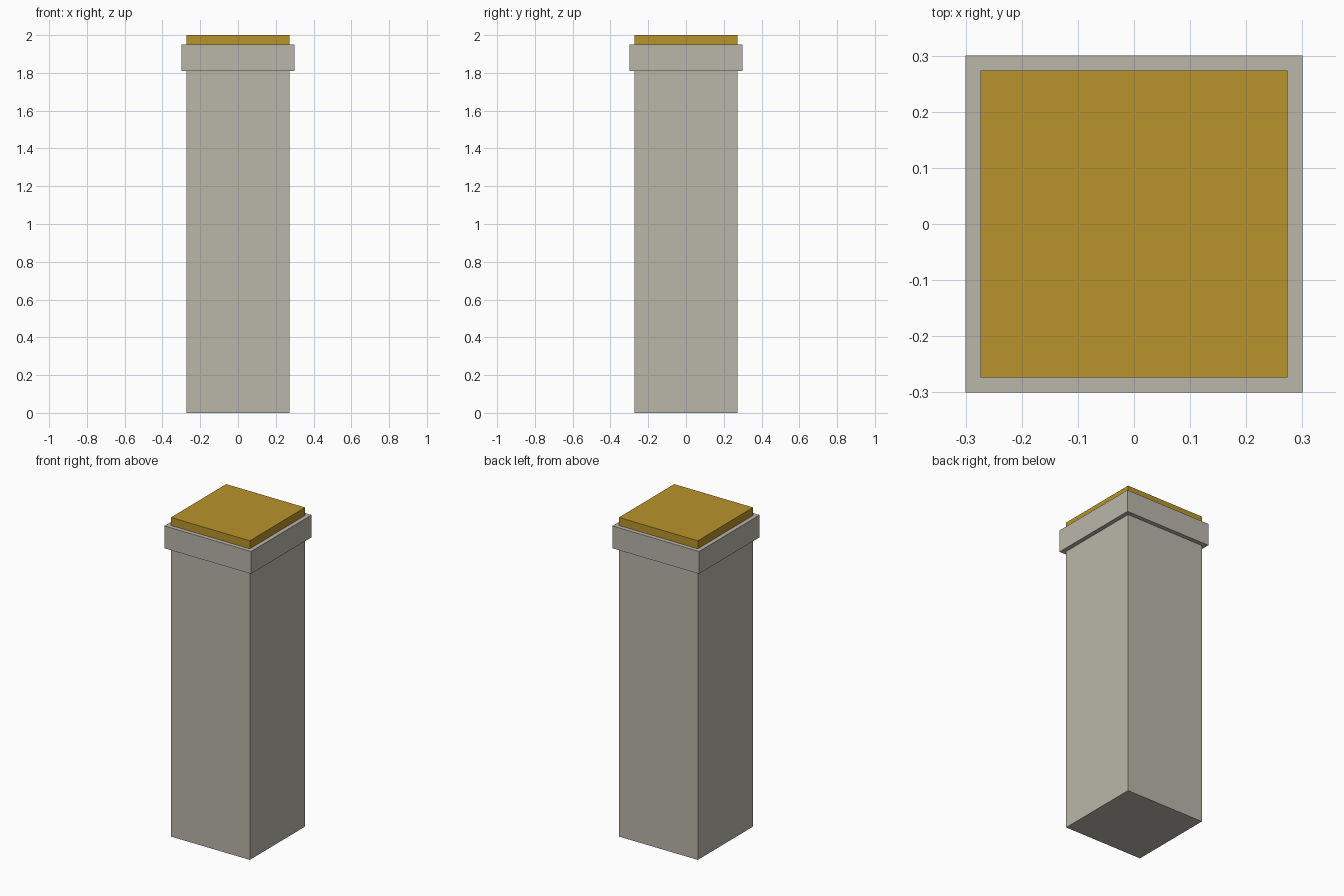
import bpy

if "Cube" in bpy.data.objects:
    bpy.data.objects.remove(bpy.data.objects["Cube"], do_unlink=True)


def make_material(name, rgb):
    mat = bpy.data.materials.new(name)
    mat.use_nodes = True
    mat.diffuse_color = (*rgb, 1)
    mat.node_tree.nodes["Principled BSDF"].inputs["Base Color"].default_value = (*rgb, 1)
    return mat


def square_block(name, width, bottom, top, mat):
    bpy.ops.mesh.primitive_cube_add(size=1, location=(0, 0, (bottom + top) / 2))
    block = bpy.context.object
    block.name = name
    block.scale = (width, width, top - bottom)
    bpy.ops.object.transform_apply(location=False, rotation=False, scale=True)
    block.data.materials.append(mat)
    return block


stone = make_material("warm grey stone", (0.49, 0.467, 0.402))
gold = make_material("gold", (0.485, 0.296, 0.025))

SHAFT_WIDTH = 0.547
COLLAR_WIDTH = 0.6
COLLAR_BOTTOM, COLLAR_TOP = 1.81, 1.95

# Tall shaft, overhanging collar and gold cap
square_block("shaft", SHAFT_WIDTH, 0, COLLAR_BOTTOM, stone)
square_block("collar", COLLAR_WIDTH, COLLAR_BOTTOM, COLLAR_TOP, stone)
square_block("cap", SHAFT_WIDTH, COLLAR_TOP, 2, gold)
